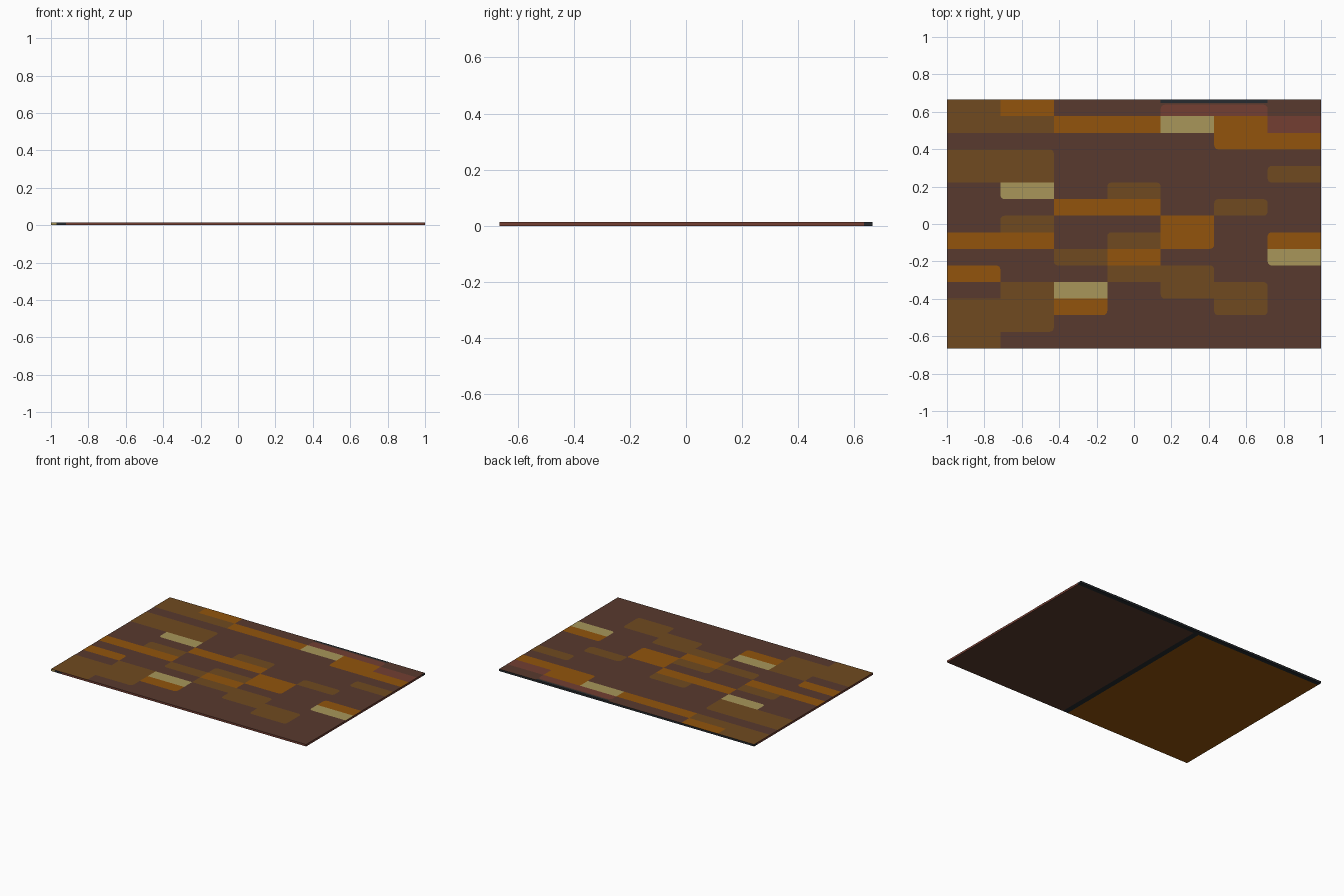
import bpy, bmesh, math

if "Cube" in bpy.data.objects:
    bpy.data.objects.remove(bpy.data.objects["Cube"])

W, D, H = 1.0, 0.665, 0.014
COLS, ROWS = 7, 15


def mat(name, rgb):
    m = bpy.data.materials.new(name)
    lin = [((c / 255 + 0.055) / 1.055) ** 2.4 if c > 10 else c / 255 / 12.92 for c in rgb]
    m.diffuse_color = (*lin, 1)
    m.use_nodes = True
    m.node_tree.nodes["Principled BSDF"].inputs["Base Color"].default_value = m.diffuse_color
    return m


MATS = {
    "D": mat("dark brown", (88, 58, 46)),
    "B": mat("medium brown", (112, 74, 32)),
    "O": mat("orange brown", (146, 84, 12)),
    "T": mat("tan", (168, 150, 90)),
    "R": mat("red brown", (115, 62, 50)),
    "K": mat("slate black", (38, 42, 46)),
}
KEYS = list(MATS)

# pattern of the top, back row first
PATTERN = ["BODDDDD", "BBOOTOR", "DDDDDOO", "BBDDDDD", "BBDDDDB",
           "DTDBDDD", "DDOODBD", "DBDDODD", "OODBODO", "DDBODDT",
           "ODDBBDD", "DBTDBBD", "BBODDBD", "BBDDDDD", "BDDDDDD"]


def new_object(name, bm):
    me = bpy.data.meshes.new(name)
    bm.to_mesh(me)
    bm.free()
    for k in KEYS:
        me.materials.append(MATS[k])
    ob = bpy.data.objects.new(name, me)
    bpy.context.collection.objects.link(ob)
    return ob


def cell(r, c):
    # cells off the edge never count as free, so border corners stay square
    return PATTERN[r][c] if 0 <= r < ROWS and 0 <= c < COLS else "edge"


def patch(bm, x0, x1, y0, y1, z, key, rounded):
    """Flat patch; corners ordered front-left, front-right, back-right, back-left."""
    rad, pts = 0.022, []
    for i, (x, y, sx, sy) in enumerate([(x0, y0, 1, 1), (x1, y0, -1, 1),
                                        (x1, y1, -1, -1), (x0, y1, 1, -1)]):
        if not rounded[i]:
            pts.append((x, y))
            continue
        for k in range(5):
            a = math.pi + i * math.pi / 2 + k * math.pi / 8
            pts.append((x + sx * rad + rad * math.cos(a), y + sy * rad + rad * math.sin(a)))
    f = bm.faces.new([bm.verts.new((x, y, z)) for x, y in pts])
    f.material_index = KEYS.index(key)


# slab: cut so that the edges and underside carry their own colours
bm = bmesh.new()
bmesh.ops.create_cube(bm, size=1)
for v in bm.verts:
    v.co = (v.co.x * 2 * W, v.co.y * 2 * D, (v.co.z + 0.5) * H)
for co, no in [((x, 0, 0), (1, 0, 0)) for x in (-0.97, -0.92, -0.005, 0.035)] + [((0, 0.635, 0), (0, 1, 0))]:
    bmesh.ops.bisect_plane(bm, geom=bm.verts[:] + bm.edges[:] + bm.faces[:],
                           plane_co=co, plane_no=no)
bm.normal_update()
for f in bm.faces:
    c, n = f.calc_center_median(), f.normal
    if n.z > 0.5:
        key = "D"
    elif n.z < -0.5:                      # underside panels with dark seams
        key = "K" if c.y > 0.635 or -0.005 < c.x < 0.035 else ("D" if c.x > 0 else "O")
    elif n.y > 0.5:
        key = "K"
    elif n.y < -0.5:                      # front edge
        key = "T" if c.x < -0.97 else ("K" if c.x < -0.92 else "R")
    else:
        key = "K" if c.y > 0.635 else "R"
    f.material_index = KEYS.index(key)
new_object("slab", bm)

# coloured strips, one patch per horizontal run of equal colour
bm = bmesh.new()
cw, rh = 2 * W / COLS, 2 * D / ROWS
for r in range(ROWS):
    c = 0
    while c < COLS:
        key, s = PATTERN[r][c], c
        while c < COLS and PATTERN[r][c] == key:
            c += 1
        if key == "D":
            continue
        free = [all(cell(*p) == "D" for p in ((r, ec + dc), (r + dr, ec), (r + dr, ec + dc)))
                for ec, dc, dr in ((s, -1, 1), (c - 1, 1, 1), (c - 1, 1, -1), (s, -1, -1))]
        patch(bm, -W + s * cw, -W + c * cw, D - (r + 1) * rh, D - r * rh, H + 0.001, key, free)
# dark rim strip and red strip on the back edge
xa, xb = -W + 4 * cw, -W + 6 * cw
patch(bm, xa, xb, D - rh, 0.638, H + 0.001, "R", (0, 0, 1, 1))
patch(bm, xa, xb, 0.648, D, H + 0.001, "K", (0, 0, 0, 0))
new_object("top_strips", bm)
